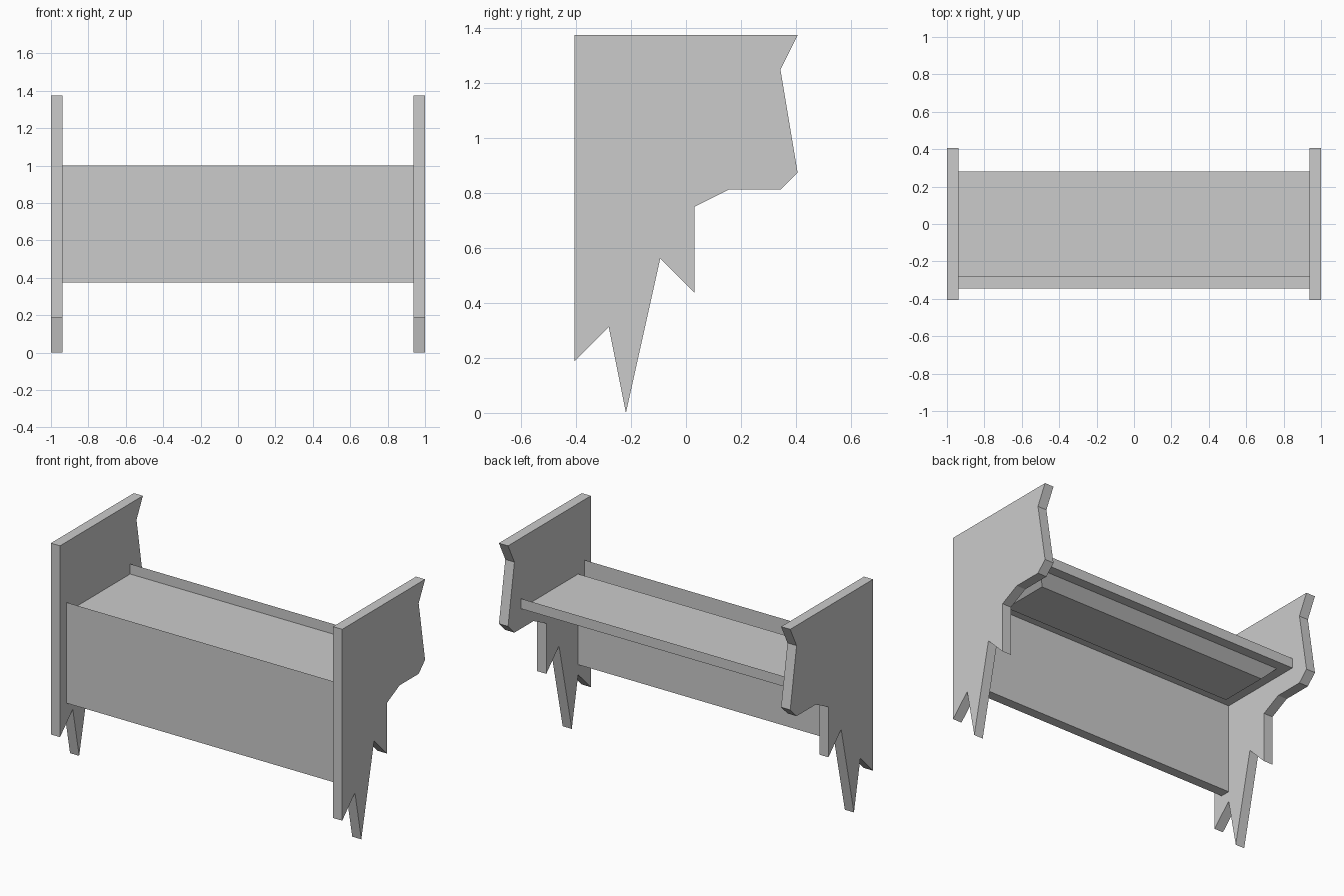
import bpy, bmesh
from mathutils import Vector

U = 1 / 16                      # modelling grid: one board thickness
HALF_WIDTH, HALF_DEPTH = 16, 6.5

if "Cube" in bpy.data.objects:
    bpy.data.objects.remove(bpy.data.objects["Cube"])

grey = bpy.data.materials.new("plain grey")
grey.use_nodes = True
grey.diffuse_color = (0.6, 0.6, 0.6, 1)
grey.node_tree.nodes["Principled BSDF"].inputs["Base Color"].default_value = grey.diffuse_color


def finish(bm, name):
    """Scale from grid units and turn the bmesh into an object."""
    for v in bm.verts:
        v.co = Vector((v.co.x, v.co.y - HALF_DEPTH, v.co.z)) * U
    mesh = bpy.data.meshes.new(name)
    bm.to_mesh(mesh)
    bm.free()
    mesh.materials.append(grey)
    obj = bpy.data.objects.new(name, mesh)
    bpy.context.collection.objects.link(obj)
    return obj


def ring(bm, half_x, y0, y1, z):
    """Horizontal rectangle of vertices, counter-clockwise from above."""
    corners = [(-half_x, y0), (half_x, y0), (half_x, y1), (-half_x, y1)]
    return [bm.verts.new((x, y, z)) for x, y in corners]


def walls(bm, low, high):
    """Side faces between two rectangles."""
    for i in range(4):
        j = (i + 1) % 4
        bm.faces.new((low[i], low[j], high[j], high[i]))


# End boards: notched outline in the y-z plane, one board thick
OUTLINE = [(0, 22), (0, 3), (2, 5), (3, 0), (5, 9), (7, 7), (7, 12),
           (9, 13), (12, 13), (13, 14), (12, 20), (13, 22)]
for side, name in ((-1, "right_end_board"), (1, "left_end_board")):
    bm = bmesh.new()
    face = bm.faces.new([bm.verts.new((side * HALF_WIDTH, y, z)) for y, z in OUTLINE])
    new = bmesh.ops.extrude_face_region(bm, geom=[face])["geom"]
    bmesh.ops.translate(bm, vec=(-side, 0, 0),
                        verts=[g for g in new if isinstance(g, bmesh.types.BMVert)])
    bmesh.ops.recalc_face_normals(bm, faces=bm.faces)
    finish(bm, name)

# Front panel: hollow, open along its top, back wall stopping at the tray floor
SPAN = HALF_WIDTH - 1
bm = bmesh.new()
bottom = ring(bm, SPAN, 1, 2, 6)
top = ring(bm, SPAN, 1, 2, 16)
for v in top[2:]:
    v.co.z = 15
walls(bm, bottom, top)
bm.faces.new(bottom[::-1])
finish(bm, "front_panel")

# Tray: thin floor with a raised lip on the back and both ends
bm = bmesh.new()
floor = ring(bm, SPAN, 2, 11, 15)
lip = ring(bm, SPAN, 2, 11, 16)
bm.faces.new(floor)
for i, j in ((1, 2), (2, 3), (3, 0)):
    bm.faces.new((floor[i], floor[j], lip[j], lip[i]))
finish(bm, "tray")

# Bevelled underside of the tray
bm = bmesh.new()
under = ring(bm, SPAN - 2, 4, 9, 14)
rim = ring(bm, SPAN - 1, 3, 10, 15)
walls(bm, under, rim)
bm.faces.new(under[::-1])
finish(bm, "tray_underside")
